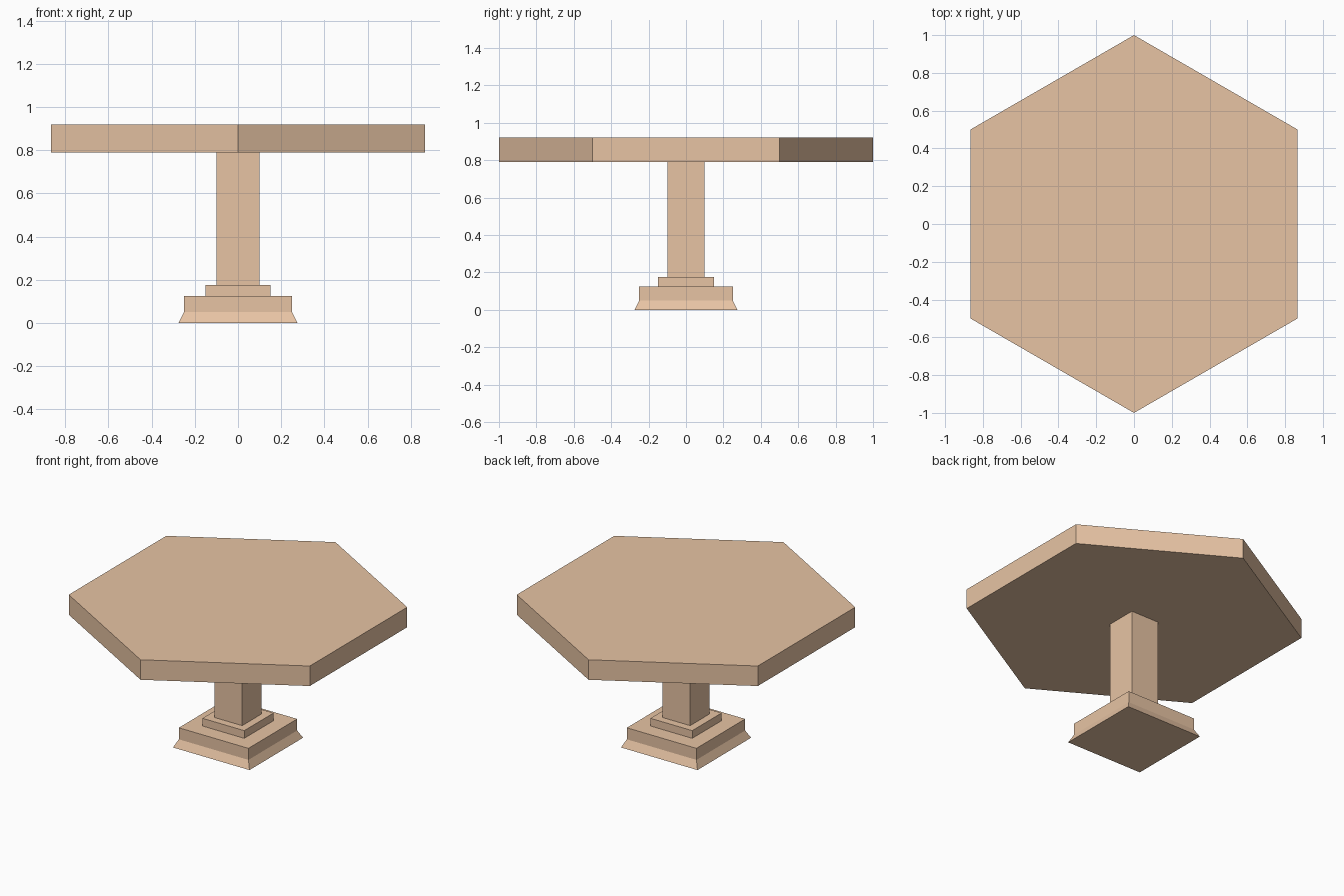
import bpy, bmesh
from math import sin, cos, pi

if "Cube" in bpy.data.objects:
    bpy.data.objects.remove(bpy.data.objects["Cube"])

wood = bpy.data.materials.new("wood")
wood.diffuse_color = (0.8, 0.55, 0.37, 1)
wood.use_nodes = True
wood.node_tree.nodes["Principled BSDF"].inputs["Base Color"].default_value = wood.diffuse_color


def stack(name, sides, start, profile):
    """Closed flat-sided solid from (radius, z) rings, bottom to top."""
    bm = bmesh.new()
    rings = [[bm.verts.new((r * cos(start + 2 * pi * i / sides),
                            r * sin(start + 2 * pi * i / sides), z))
              for i in range(sides)] for r, z in profile]
    bm.faces.new(rings[0][::-1])
    bm.faces.new(rings[-1])
    for low, high in zip(rings, rings[1:]):
        for i in range(sides):
            j = (i + 1) % sides
            bm.faces.new((low[i], low[j], high[j], high[i]))
    mesh = bpy.data.meshes.new(name)
    bm.to_mesh(mesh)
    bm.free()
    mesh.materials.append(wood)
    obj = bpy.data.objects.new(name, mesh)
    bpy.context.collection.objects.link(obj)
    return obj


def square(name, profile):
    """Square solid from (half width, z) rings."""
    return stack(name, 4, pi / 4, [(h * 2 ** 0.5, z) for h, z in profile])


# Flared foot, step and column
square("base", [(0.275, 0), (0.25, 0.05), (0.25, 0.125)])
square("base_step", [(0.15, 0.125), (0.15, 0.175)])
square("column", [(0.1, 0.175), (0.1, 0.79)])

# Hexagonal top with corners at front and back
stack("table_top", 6, pi / 2, [(1, 0.79), (1, 0.92)])
